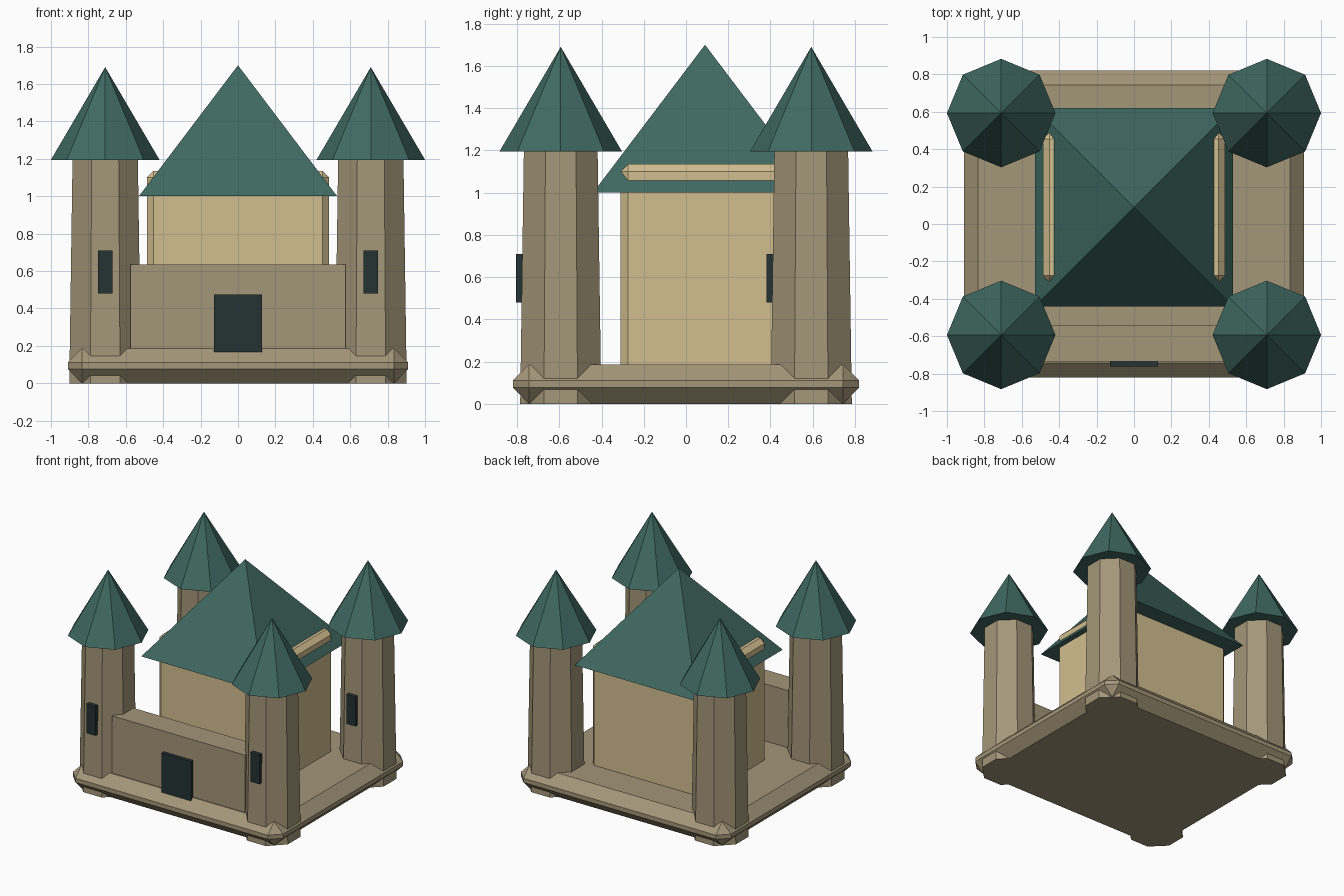
import bpy
import math

default_cube = bpy.data.objects.get("Cube")
if default_cube:
    bpy.data.objects.remove(default_cube, do_unlink=True)


def make_material(name, rgb):
    mat = bpy.data.materials.new(name)
    mat.use_nodes = True
    colour = (*rgb, 1.0)
    mat.diffuse_color = colour
    mat.node_tree.nodes["Principled BSDF"].inputs["Base Color"].default_value = colour
    return mat


stone = make_material("grey_stone", (0.37, 0.305, 0.19))
plaster = make_material("tan_plaster", (0.65, 0.52, 0.28))
tile = make_material("green_tile", (0.05, 0.14, 0.12))
dark = make_material("dark_opening", (0.018, 0.032, 0.034))


def box(name, low, high, mat, bevel=0.0):
    """Box between two corners, with an optional chamfer on every edge."""
    bpy.ops.mesh.primitive_cube_add(size=1)
    obj = bpy.context.object
    obj.name = name
    for v in obj.data.vertices:
        v.co = [high[i] if v.co[i] > 0 else low[i] for i in range(3)]
    obj.data.materials.append(mat)
    if bevel:
        mod = obj.modifiers.new("chamfer", "BEVEL")
        mod.width = bevel
        mod.segments = 1
        mod.limit_method = "NONE"
    return obj


def cone(name, sides, r_low, r_high, x, y, z_low, z_high, mat, turn=0.0):
    """Straight or pointed prism standing between two heights."""
    bpy.ops.mesh.primitive_cone_add(
        vertices=sides, radius1=r_low, radius2=r_high, depth=z_high - z_low,
        location=(x, y, (z_low + z_high) / 2), rotation=(0, 0, turn))
    obj = bpy.context.object
    obj.name = name
    obj.data.materials.append(mat)
    return obj


# Chamfered base slab
box("base", (-0.91, -0.82, 0), (0.91, 0.82, 0.187), stone, 0.077)

# Central keep; its upper side edges poke through the roof
KEEP_Y = 0.09
box("keep", (-0.487, KEEP_Y - 0.4, 0.15), (0.487, KEEP_Y + 0.4, 1.135), plaster, 0.035)
cone("keep_roof", 4, 0.53 * math.sqrt(2), 0, 0, KEEP_Y, 1.0, 1.7, tile, math.pi / 4)

# Front wall with the gate
box("front_wall", (-0.575, -0.735, 0.15), (0.575, -0.54, 0.635), stone)
box("gate", (-0.127, -0.763, 0.16), (0.127, -0.73, 0.475), dark)

# Four corner towers, each with a pointed roof and a front window
for side, sx in (("left", 1), ("right", -1)):
    for end, sy in (("front", -1), ("back", 1)):
        x, y = sx * 0.71, sy * 0.593
        label = f"{end}_{side}"
        cone(f"{label}_tower", 8, 0.208, 0.189, x, y, 0, 1.2, stone, math.pi / 8)
        cone(f"{label}_tower_roof", 8, 0.29, 0, x, y, 1.195, 1.69, tile)
        box(f"{label}_window", (x - 0.039, y - 0.212, 0.48),
            (x + 0.039, y - 0.172, 0.71), dark)
